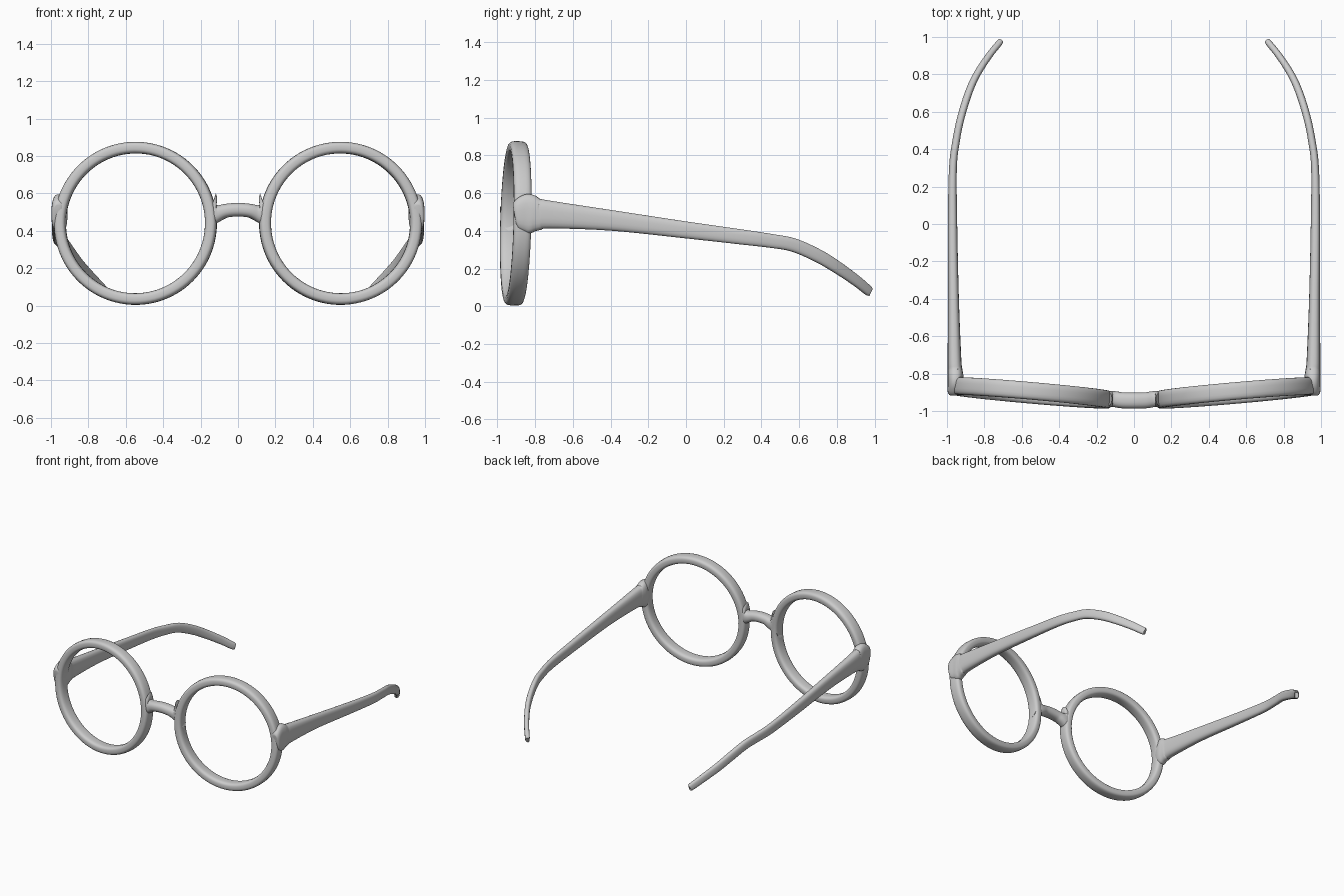
import bpy, bmesh, math
from mathutils import Vector, Matrix

default = bpy.data.objects.get("Cube")
if default:
    bpy.data.objects.remove(default, do_unlink=True)

grey = bpy.data.materials.new("frame grey")
grey.use_nodes = True
COLOUR = (0.6, 0.6, 0.6, 1)
grey.diffuse_color = COLOUR
grey.node_tree.nodes["Principled BSDF"].inputs["Base Color"].default_value = COLOUR


def rounded(half_w, half_h, power, n=20):
    """Superellipse outline: a box with soft corners."""
    pts = []
    for i in range(n):
        c, s = (f(math.tau * (i + 0.5) / n) for f in (math.cos, math.sin))
        pts.append((math.copysign(abs(c) ** (2 / power), c) * half_w,
                    math.copysign(abs(s) ** (2 / power), s) * half_h))
    return pts


def smooth_keys(keys, steps=5):
    """Catmull-Rom interpolation of rows of numbers."""
    keys = [Vector(k) for k in keys]
    out = []
    for i in range(len(keys) - 1):
        a, b, c, d = (keys[min(max(i + k, 0), len(keys) - 1)] for k in (-1, 0, 1, 2))
        for j in range(steps):
            t = j / steps
            out.append(0.5 * (2 * b + (c - a) * t + (2 * a - 5 * b + 4 * c - d) * t ** 2
                              + (3 * b - a - 3 * c + d) * t ** 3))
    return out + [keys[-1]]


def build(name, rings, closed, side=1):
    """Skin rings of points into one smooth object, mirrored when side is -1."""
    bm = bmesh.new()
    loops = [[bm.verts.new((p[0] * side, p[1], p[2])) for p in r] for r in rings]
    n = len(loops[0])
    for i in range(len(loops) if closed else len(loops) - 1):
        a, b = loops[i], loops[(i + 1) % len(loops)]
        for j in range(n):
            k = (j + 1) % n
            bm.faces.new((a[j], a[k], b[k], b[j]))
    if not closed:
        bm.faces.new(loops[0])
        bm.faces.new(loops[-1])
    bmesh.ops.recalc_face_normals(bm, faces=bm.faces)
    mesh = bpy.data.meshes.new(name)
    bm.to_mesh(mesh)
    bm.free()
    mesh.materials.append(grey)
    obj = bpy.data.objects.new(name, mesh)
    bpy.context.collection.objects.link(obj)
    bpy.ops.object.select_all(action="DESELECT")
    obj.select_set(True)
    bpy.context.view_layer.objects.active = obj
    bpy.ops.object.shade_smooth_by_angle(angle=math.radians(50))


def sweep(keys, power):
    """Sections along a path; each key is x, y, z, half width, half height."""
    rows = smooth_keys(keys)
    rings = []
    for i, row in enumerate(rows):
        centre = Vector(row[:3])
        ahead, behind = rows[min(i + 1, len(rows) - 1)], rows[max(i - 1, 0)]
        tangent = (Vector(ahead[:3]) - Vector(behind[:3])).normalized()
        across = tangent.cross(Vector((0, 0, 1))).normalized()
        up = across.cross(tangent)
        rings.append([centre + across * u + up * v
                      for u, v in rounded(row[3], row[4], power)])
    return rings


# Round rim, wrapped back at the outside and leaning forward at the bottom
place = (Matrix.Translation((0.548, -0.903, 0.44))
         @ Matrix.Rotation(math.radians(5), 4, "Z")
         @ Matrix.Rotation(math.radians(-1.5), 4, "X"))
rim = []
for i in range(96):
    a = math.tau * i / 96
    rim.append([place @ Vector(((0.405 + u) * math.cos(a), v, (0.405 + u) * math.sin(a)))
                for u, v in rounded(0.031, 0.047, 3.2)])

# Temple arm: flared end piece, tapering bar, hooked tip
temple = sweep([
    (0.962, -0.908, 0.483, 0.024, 0.055),
    (0.962, -0.895, 0.485, 0.035, 0.080),
    (0.957, -0.850, 0.490, 0.040, 0.104),
    (0.955, -0.815, 0.490, 0.043, 0.102),
    (0.957, -0.780, 0.488, 0.040, 0.086),
    (0.960, -0.720, 0.486, 0.037, 0.074),
    (0.965, -0.400, 0.456, 0.029, 0.055),
    (0.970, 0.000, 0.405, 0.025, 0.045),
    (0.968, 0.300, 0.367, 0.021, 0.040),
    (0.950, 0.450, 0.347, 0.020, 0.037),
    (0.925, 0.570, 0.325, 0.020, 0.036),
    (0.885, 0.700, 0.268, 0.020, 0.035),
    (0.840, 0.800, 0.208, 0.019, 0.033),
    (0.775, 0.900, 0.138, 0.018, 0.030),
    (0.722, 0.966, 0.084, 0.017, 0.027),
    (0.715, 0.975, 0.077, 0.013, 0.021),
], 2.7)

for label, side in (("left", 1), ("right", -1)):
    build(label + "_rim", rim, True, side)
    build(label + "_temple", temple, False, side)

# Arched bridge, flared where it runs into the rims
half = [
    (0.060, -0.943, 0.508, 0.043, 0.037),
    (0.100, -0.937, 0.496, 0.043, 0.043),
    (0.122, -0.936, 0.494, 0.043, 0.062),
    (0.150, -0.936, 0.502, 0.040, 0.105),
]
bridge = ([(-k[0],) + k[1:] for k in reversed(half)]
          + [(0, -0.944, 0.513, 0.043, 0.037)] + half)
build("bridge", sweep(bridge, 2.4), False)
